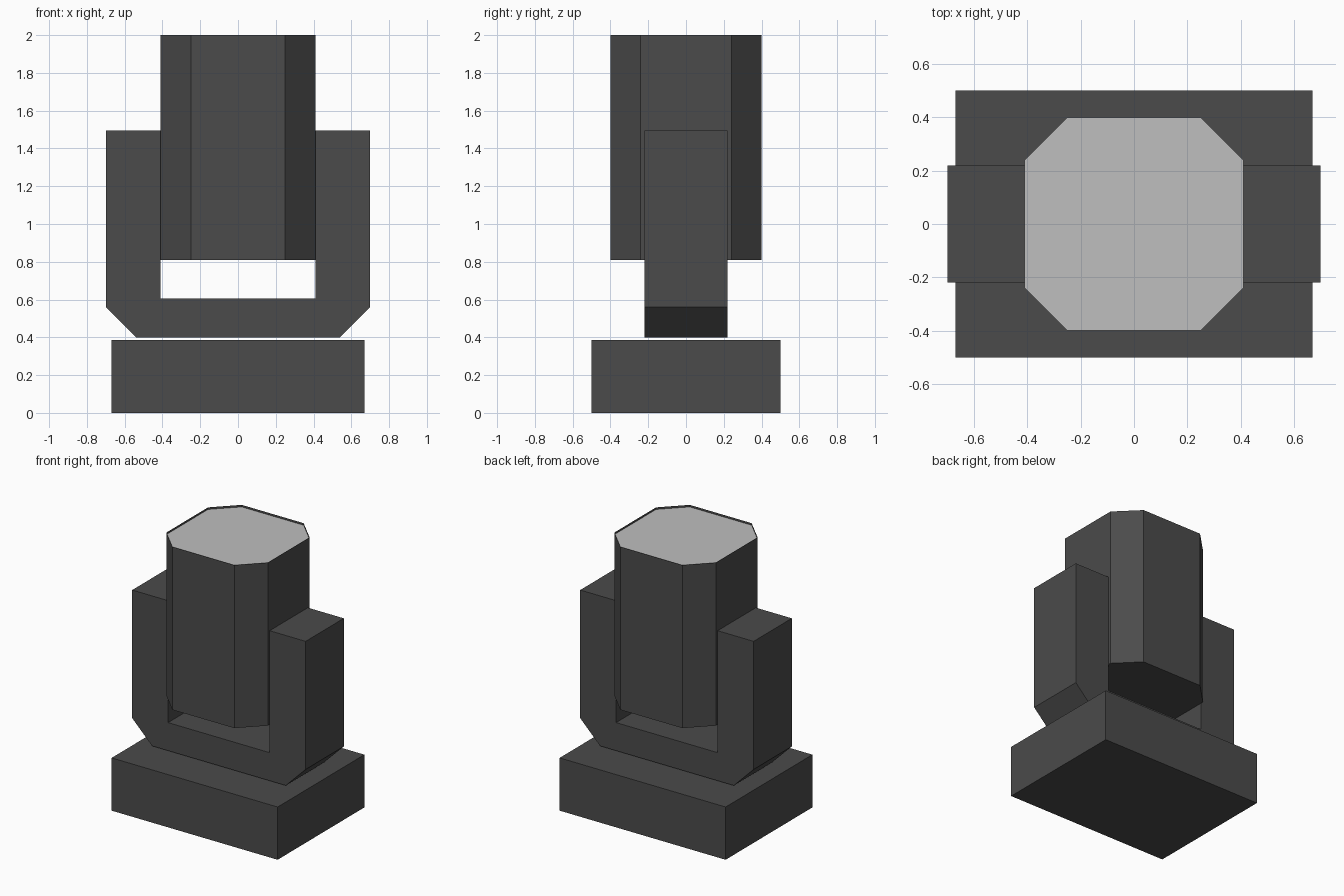
import bpy, bmesh

if "Cube" in bpy.data.objects:
    bpy.data.objects.remove(bpy.data.objects["Cube"])


def material(name, v):
    m = bpy.data.materials.new(name)
    m.diffuse_color = (v, v, v, 1)
    m.use_nodes = True
    m.node_tree.nodes["Principled BSDF"].inputs["Base Color"].default_value = m.diffuse_color
    return m


DARK = material("dark_grey", 0.07)
LIGHT = material("light_grey", 0.52)


def prism(name, pts, direction, mat, open_end=False):
    """Extrude a closed 3D outline along a direction."""
    bm = bmesh.new()
    face = bm.faces.new([bm.verts.new(p) for p in pts])
    if direction:
        ext = bmesh.ops.extrude_face_region(bm, geom=[face], use_keep_orig=True)["geom"]
        moved = [g for g in ext if isinstance(g, bmesh.types.BMVert)]
        bmesh.ops.translate(bm, vec=direction, verts=moved)
        bmesh.ops.recalc_face_normals(bm, faces=bm.faces)
        if open_end:
            top = [f for f in bm.faces if f.normal.z > 0.9]
            bmesh.ops.delete(bm, geom=top, context='FACES_ONLY')
    me = bpy.data.meshes.new(name)
    bm.to_mesh(me)
    bm.free()
    me.materials.append(mat)
    ob = bpy.data.objects.new(name, me)
    bpy.context.collection.objects.link(ob)
    return ob


def octagon(z):
    half = [(0.41, -0.24), (0.41, 0.24), (0.25, 0.40), (-0.25, 0.40)]
    return [(x, y, z) for x, y in half] + [(-x, -y, z) for x, y in half]


# Base block
base = [(-0.67, -0.5, 0), (0.67, -0.5, 0), (0.67, 0.5, 0), (-0.67, 0.5, 0)]
prism("base", base, (0, 0, 0.385), DARK)

# U-shaped yoke with chamfered lower corners, mirrored profile
right = [(0.54, 0.40), (0.70, 0.56), (0.70, 1.495), (0.41, 1.495), (0.41, 0.605)]
outline = right + [(-x, z) for x, z in reversed(right)]
prism("yoke", [(x, -0.22, z) for x, z in outline], (0, 0.44, 0), DARK)

# Lamp housing: thin octagonal shell, open at the top
prism("lamp_housing", octagon(0.81), (0, 0, 1.19), DARK, open_end=True)

# Lens slightly recessed below the rim
prism("lens", octagon(1.985), None, LIGHT)
